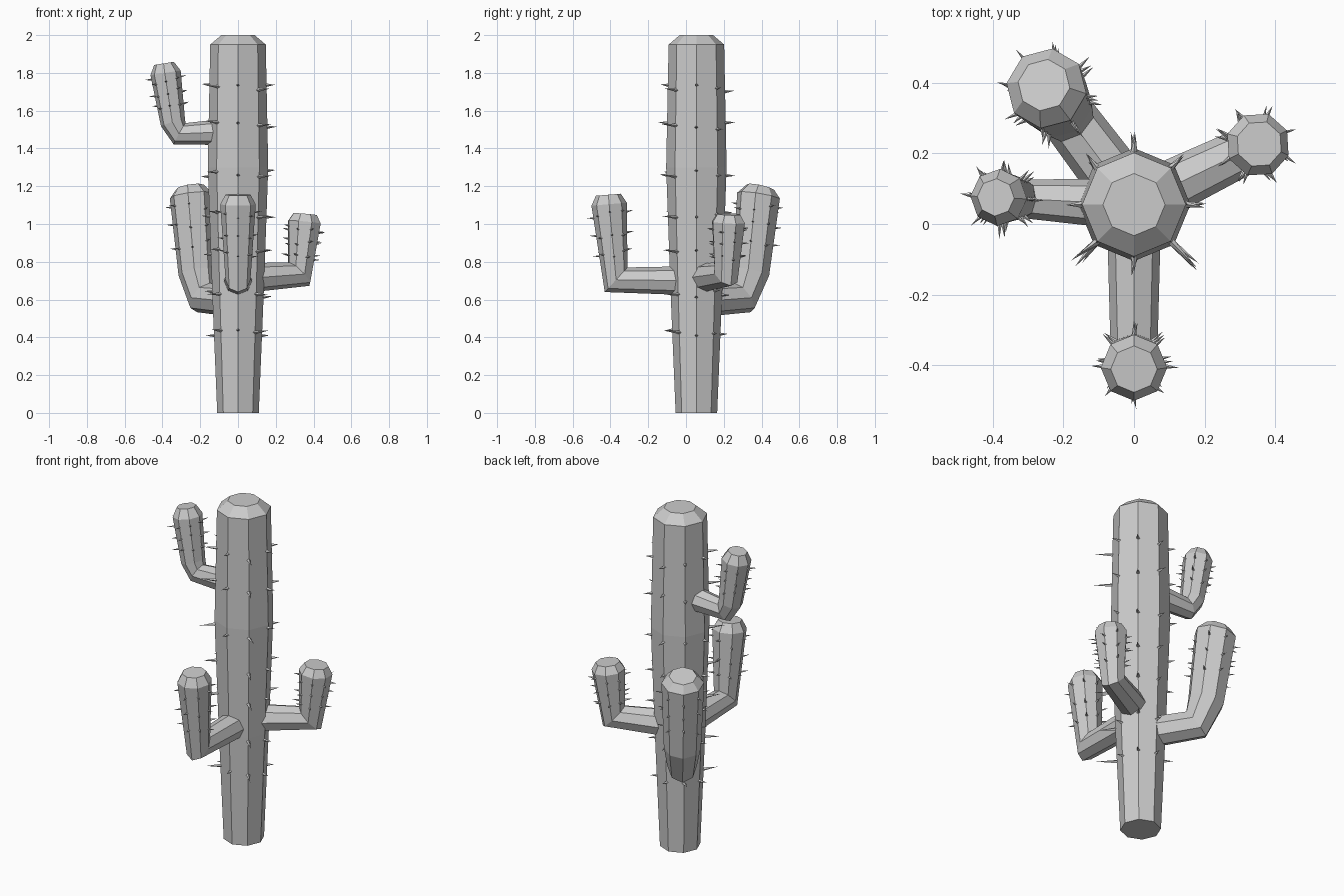
import bpy, bmesh, math, random
from mathutils import Vector, Matrix

if "Cube" in bpy.data.objects:
    bpy.data.objects.remove(bpy.data.objects["Cube"])

random.seed(4)
ROOT = Vector((0, 0.055, 0))
SIDES = 8


def finish(bm, name):
    bmesh.ops.recalc_face_normals(bm, faces=bm.faces)
    me = bpy.data.meshes.new(name)
    bm.to_mesh(me)
    bm.free()
    ob = bpy.data.objects.new(name, me)
    bpy.context.collection.objects.link(ob)


def spot(angle, d, z):
    return ROOT + Vector((math.cos(angle) * d, math.sin(angle) * d, z))


def tube(name, angle, prof):
    """Mitred octagonal tube; prof = (distance from trunk axis, z, radius)."""
    bm = bmesh.new()
    side = Vector((-math.sin(angle), math.cos(angle), 0))
    pts = [spot(angle, d, z) for d, z, r in prof]
    rings = []
    for i, p in enumerate(pts):
        a = (p - pts[i - 1]).normalized() if i else None
        b = (pts[i + 1] - p).normalized() if i + 1 < len(pts) else None
        a, b = a or b, b or a
        t = (a + b).normalized()
        n = side.cross(t) / t.dot(a)
        r = prof[i][2]
        rings.append([bm.verts.new(p + r * (side * math.cos(k * math.tau / SIDES)
                                            + n * math.sin(k * math.tau / SIDES)))
                      for k in range(SIDES)])
    for lo, hi in zip(rings, rings[1:]):
        for k in range(SIDES):
            j = (k + 1) % SIDES
            bm.faces.new((lo[k], lo[j], hi[j], hi[k]))
    bm.faces.new(rings[0])
    bm.faces.new(rings[-1])
    finish(bm, name)


def spike(bm, base, direction, length, width):
    rot = direction.to_track_quat('Z', 'Y').to_matrix().to_4x4()
    mid = base + direction * (length / 2 - 0.006)
    bmesh.ops.create_cone(bm, cap_ends=True, segments=4, radius1=width, radius2=0,
                          depth=length + 0.012, matrix=Matrix.Translation(mid) @ rot)


# Trunk
trunk = [(0, 0, 0.11), (0, 0.65, 0.137), (0, 1.3, 0.16), (0, 1.95, 0.147), (0, 2.0, 0.088)]
tube("trunk", 0, trunk)

# Trunk spines, longest on the front diagonals
bm = bmesh.new()
for k in range(8):
    ang = k * math.tau / 8
    size = {7: 0.11, 5: 0.075}.get(k, 0.045)
    for z in (0.42, 0.63, 0.85, 1.05, 1.27, 1.52, 1.72):
        if k == 6 and 0.8 < z < 1.1:
            continue
        z += random.uniform(-0.02, 0.02)
        r = 0.11 + z * 0.0385 if z < 1.3 else 0.16 - (z - 1.3) * 0.02
        a = ang + random.uniform(-0.2, 0.2)
        d = Vector((math.cos(a), math.sin(a), random.uniform(-0.05, 0.1))).normalized()
        spike(bm, spot(ang, r, z), d, size * random.uniform(0.8, 1.15), 0.011)
finish(bm, "trunk_spines")

# Arms: heading in degrees, then the path with radii
arms = {
    "front_arm": (-90, [(0.06, 0.70, 0.076), (0.425, 0.705, 0.066),
                        (0.462, 1.105, 0.094), (0.466, 1.155, 0.066)]),
    "right_arm": (25.8, [(0.06, 0.715, 0.078), (0.36, 0.735, 0.066),
                         (0.39, 1.01, 0.092), (0.394, 1.052, 0.066)]),
    "back_arm": (127, [(0.06, 0.595, 0.085), (0.305, 0.61, 0.08), (0.36, 0.745, 0.1),
                       (0.412, 1.15, 0.115), (0.424, 1.195, 0.075)]),
    "left_arm": (177, [(0.06, 1.488, 0.07), (0.31, 1.478, 0.055), (0.345, 1.54, 0.066),
                       (0.384, 1.80, 0.081), (0.392, 1.85, 0.053)]),
}
for name, (deg, prof) in arms.items():
    angle = math.radians(deg)
    tube(name, angle, prof)
    # Spines along the upright part
    (d0, z0, r0), (d1, z1, r1) = prof[-3:-1]
    lo, hi = spot(angle, d0, z0), spot(angle, d1, z1)
    t = (hi - lo).normalized()
    side = Vector((-math.sin(angle), math.cos(angle), 0))
    n = side.cross(t)
    bm = bmesh.new()
    for k in range(8):
        a = k * math.tau / 8
        d = side * math.cos(a) + n * math.sin(a)
        for f in (0.35, 0.6, 0.85):
            f += random.uniform(-0.06, 0.06)
            tilt = Vector((random.uniform(-.25, .25), random.uniform(-.25, .25), 0.1))
            spike(bm, lo.lerp(hi, f) + d * (r0 + (r1 - r0) * f - 0.002),
                  (d + tilt).normalized(), random.uniform(0.028, 0.042), 0.008)
    finish(bm, name + "_spines")
